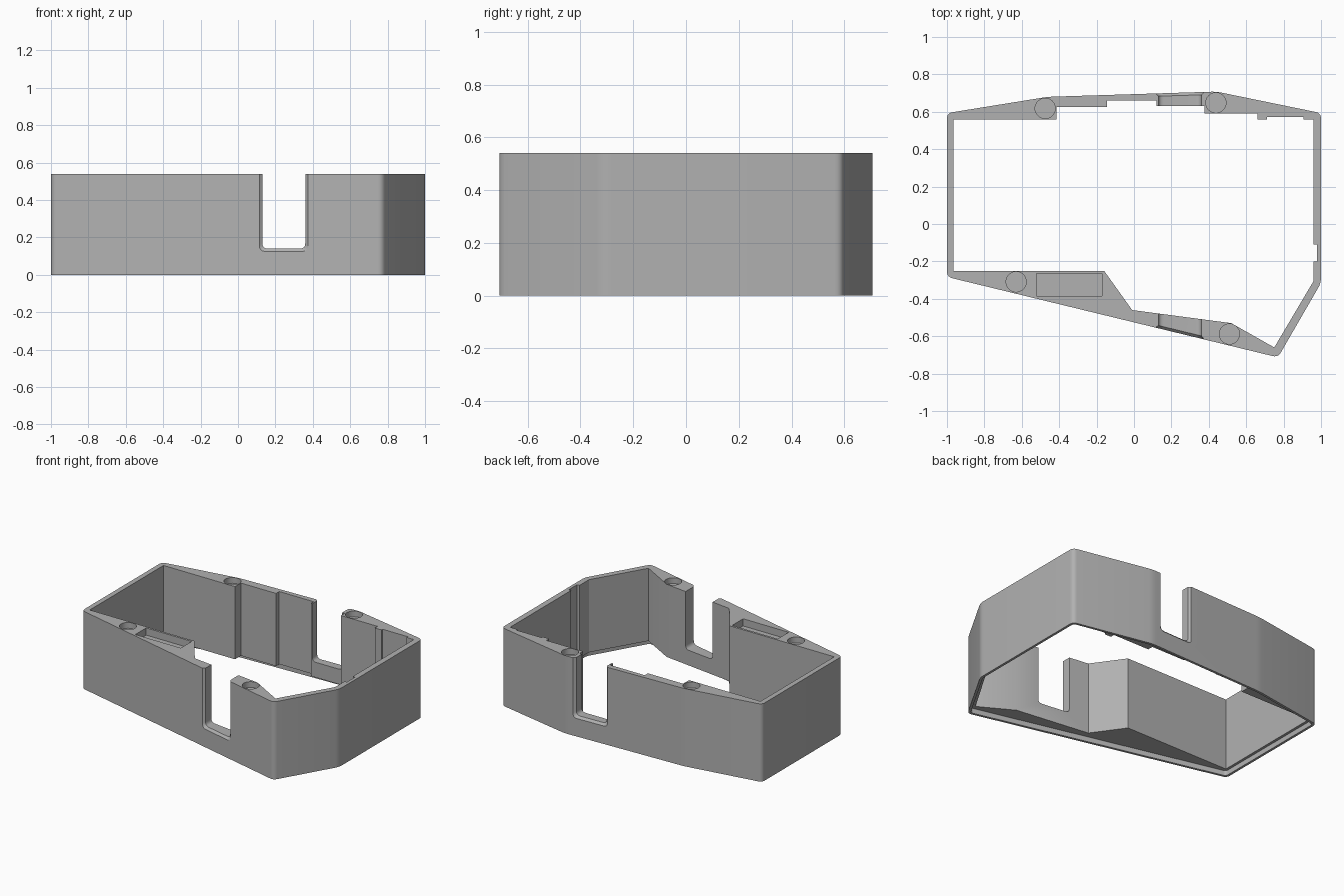
import bpy
import bmesh
import math
from mathutils import Vector

if "Cube" in bpy.data.objects:
    bpy.data.objects.remove(bpy.data.objects["Cube"], do_unlink=True)

HEIGHT = 0.54


def rounded(points, dist, steps=5):
    """Replace each corner of a closed outline by a small curve."""
    pts = [Vector(p) for p in points]
    out = []
    for i, p in enumerate(pts):
        a = p + (pts[i - 1] - p).normalized() * dist
        b = p + (pts[(i + 1) % len(pts)] - p).normalized() * dist
        for k in range(steps + 1):
            t = k / steps
            out.append(a * (1 - t) ** 2 + p * 2 * t * (1 - t) + b * t * t)
    return out


def inset(points, dist):
    """Move every side of a counter-clockwise outline inward."""
    pts = [Vector(p) for p in points]
    out = []
    for i, p in enumerate(pts):
        d1 = (p - pts[i - 1]).normalized()
        d2 = (pts[(i + 1) % len(pts)] - p).normalized()
        n1, n2 = Vector((-d1.y, d1.x)), Vector((-d2.y, d2.x))
        out.append(p + (n1 + n2) * dist / (1 + n1.dot(n2)))
    return out


def loft(name, rings):
    """Closed solid through rings of equal point count."""
    bm = bmesh.new()
    loops = [[bm.verts.new(p) for p in ring] for ring in rings]
    n = len(loops[0])
    for low, high in zip(loops, loops[1:]):
        for i in range(n):
            j = (i + 1) % n
            bm.faces.new((low[i], low[j], high[j], high[i]))
    bm.faces.new(loops[0][::-1])
    bm.faces.new(loops[-1])
    bmesh.ops.recalc_face_normals(bm, faces=bm.faces)
    mesh = bpy.data.meshes.new(name)
    bm.to_mesh(mesh)
    bm.free()
    obj = bpy.data.objects.new(name, mesh)
    bpy.context.collection.objects.link(obj)
    return obj


def prism(name, outline, z0, z1):
    return loft(name, [[(p[0], p[1], z) for p in outline] for z in (z0, z1)])


def slot(name, wall_y, inward):
    """Upright slot through a wall, flared where it meets the outer face."""
    rings = []
    for depth, grow in ((-0.02, 0.035), (0.015, 0), (0.3, 0)):
        x0, x1, z0 = 0.13 - grow, 0.36 + grow, 0.14 - grow
        profile = rounded([(x0, z0), (x1, z0), (x1, 0.7), (x0, 0.7)], 0.03)
        rings.append([(x, wall_y(x) + inward * depth, z) for x, z in profile])
    return loft(name, rings)


def cut(target, cutter):
    cutter.hide_render = True
    mod = target.modifiers.new("cut", "BOOLEAN")
    mod.operation = "DIFFERENCE"
    mod.solver = "EXACT"
    mod.object = cutter
    bpy.context.view_layer.objects.active = target
    bpy.ops.object.modifier_apply(modifier=mod.name)
    bpy.data.objects.remove(cutter, do_unlink=True)


# Outer wall outline
outer = [(-1, -0.283), (0.77, -0.713), (1, -0.315), (1, 0.593),
         (0.44, 0.708), (-0.46, 0.68), (-1, 0.593)]
frame = prism("case_frame", rounded(outer, 0.03), 0, HEIGHT)

# Inner opening with thick front lobes, wall notch and stepped back wall
inner = [(-0.965, -0.25), (-0.16, -0.25), (-0.01, -0.46), (0.52, -0.53),
         (0.75, -0.66), (0.96, -0.305), (0.96, -0.2), (0.978, -0.2),
         (0.978, -0.11), (0.96, -0.11), (0.96, 0.56), (0.905, 0.56),
         (0.905, 0.573), (0.71, 0.573), (0.71, 0.56), (0.66, 0.56),
         (0.66, 0.59), (0.378, 0.59), (0.378, 0.63), (0.12, 0.63),
         (0.12, 0.66), (-0.145, 0.66), (-0.145, 0.625), (-0.415, 0.625),
         (-0.415, 0.56), (-0.965, 0.56)]
cut(frame, prism("opening_cutter", inner, -0.1, 0.8))

# Recessed ledge around the underside, leaving a thin rim
cut(frame, prism("ledge_cutter", rounded(inset(outer, 0.017), 0.02), -0.1, 0.035))

# Cable slots in the front and back walls
cut(frame, slot("front_slot_cutter", lambda x: -0.283 - 0.243 * (x + 1), 1))
cut(frame, slot("back_slot_cutter", lambda x: 0.708 + 0.031 * (x - 0.44), -1))

# Shallow rectangular pocket in the front lobe
pocket = [(-0.52, -0.385), (-0.17, -0.385), (-0.17, -0.265), (-0.52, -0.265)]
wall_at_left = -0.283 - 0.243 * 0.48
pocket[0] = (-0.52, max(-0.385, wall_at_left + 0.015))
cut(frame, prism("pocket_cutter", pocket, HEIGHT - 0.05, 0.7))

# Round recesses in the top face
for cx, cy in ((-0.475, 0.618), (0.438, 0.648), (-0.63, -0.309), (0.51, -0.588)):
    ring = [(cx + 0.054 * math.cos(a), cy + 0.054 * math.sin(a))
            for a in (math.tau * k / 32 for k in range(32))]
    cut(frame, prism("recess_cutter", ring, HEIGHT - 0.04, 0.7))

# Single grey plastic
grey = bpy.data.materials.new("grey_plastic")
grey.use_nodes = True
colour = (0.44, 0.44, 0.44, 1)
grey.diffuse_color = colour
for node in grey.node_tree.nodes:
    if node.type == "BSDF_PRINCIPLED":
        node.inputs["Base Color"].default_value = colour
frame.data.materials.clear()
frame.data.materials.append(grey)
for face in frame.data.polygons:
    face.material_index = 0

bpy.ops.object.select_all(action="DESELECT")
frame.select_set(True)
bpy.context.view_layer.objects.active = frame
bpy.ops.object.shade_smooth_by_angle(angle=math.radians(25))
